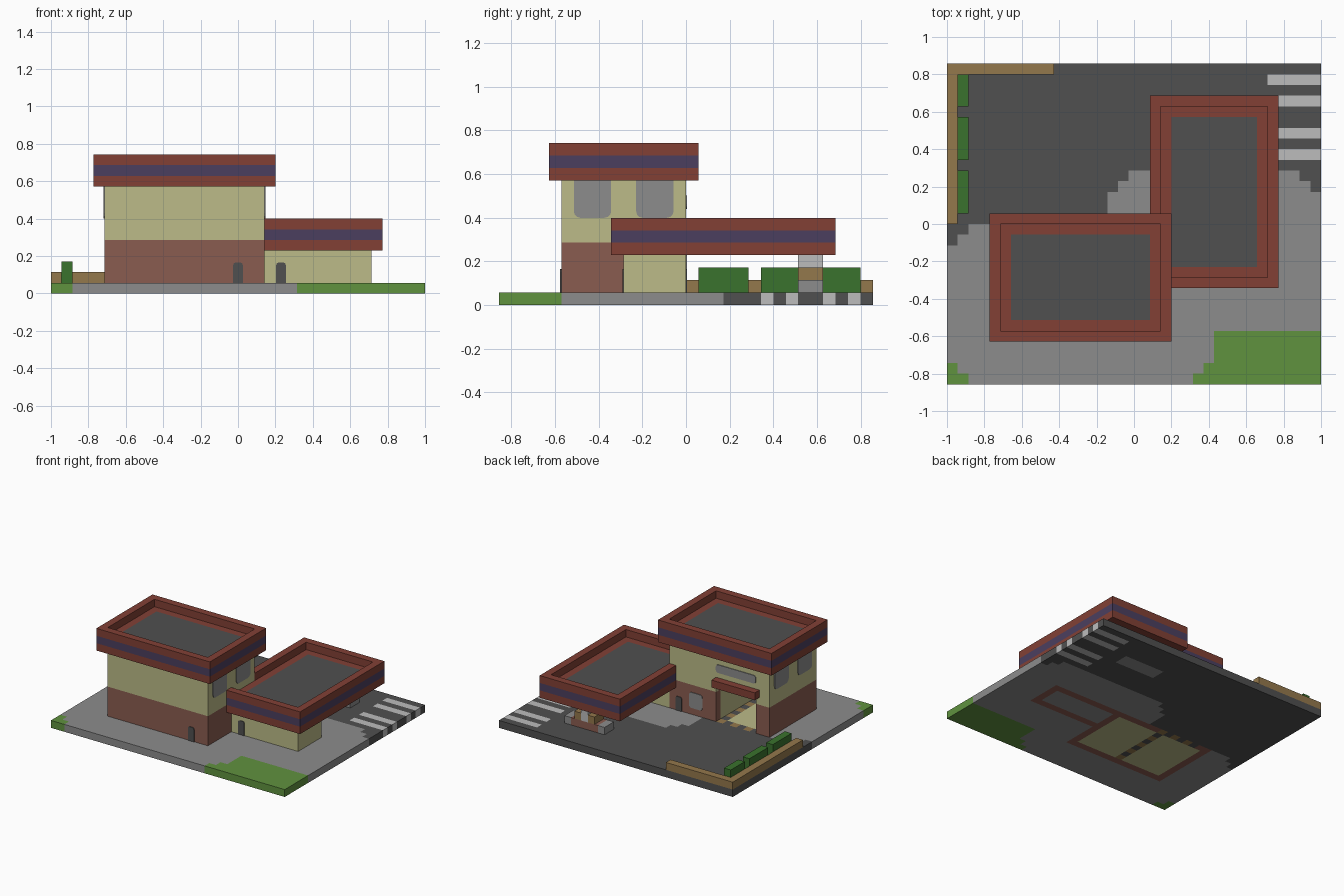
import bpy, bmesh
from mathutils import Vector

cube = bpy.data.objects.get("Cube")
if cube:
    bpy.data.objects.remove(cube)

U = 2 / 35          # one block
Y0 = -15 * U        # front edge of the plot


def srgb(h):
    v = [int(h[k:k + 2], 16) / 255 for k in (0, 2, 4)]
    return [c / 12.92 if c <= 0.04 else ((c + 0.055) / 1.055) ** 2.4 for c in v] + [1]


COLOURS = {"asphalt": "505050", "concrete": "8c8c8c", "red": "824035", "blue": "4b3f5f",
           "cream": "bcbb88", "brown": "8a5c50", "grass": "60923f", "hedge": "3a722d",
           "tan": "94784c", "white": "bcbcbc"}
NAMES = list(COLOURS)
MATS = {}
for name, code in COLOURS.items():
    m = bpy.data.materials.new(name)
    m.use_nodes = True
    m.diffuse_color = srgb(code)
    bsdf = m.node_tree.nodes["Principled BSDF"]
    bsdf.inputs["Base Color"].default_value = srgb(code)
    bsdf.inputs["Roughness"].default_value = 0.9
    MATS[name] = m


def finish(name, bm, mats):
    bmesh.ops.recalc_face_normals(bm, faces=bm.faces)
    me = bpy.data.meshes.new(name)
    bm.to_mesh(me)
    bm.free()
    for m in mats:
        me.materials.append(MATS[m])
    ob = bpy.data.objects.new(name, me)
    bpy.context.collection.objects.link(ob)
    return ob


def box(name, mat, x, y, z, round_axis=None, radius=0.022):
    """Box from three (low, high) ranges, optionally rounded around one axis."""
    bm = bmesh.new()
    bmesh.ops.create_cube(bm, size=1)
    for v in bm.verts:
        v.co = Vector([(r[0] + r[1]) / 2 + c * (r[1] - r[0]) for r, c in zip((x, y, z), v.co)])
    if round_axis is not None:
        edges = [e for e in bm.edges
                 if abs((e.verts[0].co - e.verts[1].co)[round_axis]) > 1e-5]
        bmesh.ops.bevel(bm, geom=edges, offset=radius, segments=3, profile=0.5, affect='EDGES')
    return finish(name, bm, [mat])


def cells(lo, hi, y=False):
    """Range of whole blocks turned into coordinates."""
    base = Y0 if y else -1
    return (base + lo * U, base + hi * U)


# Ground: coloured blocks of the plot
def ground_colour(i, j):
    in_main, in_low = 5 <= i < 20 and 5 <= j < 15, 20 <= i < 30 and 10 <= j < 15
    if in_main:
        if 7 <= i <= 12 and j == 14 or i == 12 and j > 5:
            return "asphalt" if (i + j) % 2 else "tan"
        return "brown" if i in (5, 19) or j in (5, 14) else "cream"
    if in_low:
        return "brown" if i == 29 or j in (10, 14) else "concrete"
    if i >= 25 and j < 5 or i >= 23 + j and j < 2 or i + j < 2:
        return "grass"
    if i >= 30 and j in (21, 23, 26, 28):
        return "white"
    if 22 <= i < 28 and j in (24, 25):
        return "concrete"
    edge = 15
    if i < 2:
        edge = 13 + i
    elif 15 <= i:
        edge = min(20, 18 + i - 15, 18 + 34 - i)
    return "concrete" if j < edge else "asphalt"


bm = bmesh.new()
bmesh.ops.create_grid(bm, x_segments=35, y_segments=30, size=1)
for v in bm.verts:
    v.co.y *= 30 / 35
bmesh.ops.solidify(bm, geom=bm.faces[:], thickness=U)
low = min(v.co.z for v in bm.verts)
for v in bm.verts:
    v.co.z -= low
bm.normal_update()
for f in bm.faces:
    c = f.calc_center_median() - f.normal * 0.01 * (abs(f.normal.z) < 0.5)
    i = min(34, max(0, int((c.x + 1) / U)))
    j = min(29, max(0, int((c.y - Y0) / U)))
    f.material_index = NAMES.index(ground_colour(i, j))
bmesh.ops.dissolve_limit(bm, angle_limit=0.01, verts=bm.verts, edges=bm.edges,
                         delimit={'MATERIAL'})
finish("ground", bm, NAMES)


# Roofs: striped bands with a sunken deck
def roof(name, x, y, z):
    bm = bmesh.new()
    base = bm.faces.new([bm.verts.new(p) for p in
                         ((x[0], y[0], z), (x[1], y[0], z), (x[1], y[1], z), (x[0], y[1], z))])
    top = base
    for band in range(3):
        geo = bmesh.ops.extrude_face_region(bm, geom=[top], use_keep_orig=band == 0)["geom"]
        new = [g for g in geo if isinstance(g, bmesh.types.BMFace)][0]
        if band and top.is_valid:
            bm.faces.remove(top)
        top = new
        bmesh.ops.translate(bm, vec=(0, 0, U), verts=top.verts)
    bm.normal_update()
    for f in bm.faces:
        if abs(f.normal.z) < 0.5 and abs(f.calc_center_median().z - z - 1.5 * U) < 0.01:
            f.material_index = 1
    bmesh.ops.inset_region(bm, faces=[top], thickness=U, use_even_offset=True)
    geo = bmesh.ops.extrude_discrete_faces(bm, faces=[top])["faces"]
    deck = geo[0]
    bmesh.ops.translate(bm, vec=(0, 0, -U), verts=deck.verts)
    # close the inner side of the rim
    bmesh.ops.inset_region(bm, faces=[deck], thickness=U, use_even_offset=True)
    deck.material_index = 2
    finish(name, bm, ["red", "blue", "asphalt"])


roof("main_roof", cells(4, 21), cells(4, 16, True), 10 * U)
roof("canopy_roof", cells(19, 31), cells(9, 27, True), 4 * U)


# Walls
def walls(name, mat, i0, i1, j0, j1, z, back_gap=None):
    ys = cells(j0, j1, True)
    box(name + "_left_wall", mat, cells(i1 - 1, i1), ys, z)
    box(name + "_right_wall", mat, cells(i0, i0 + 1), ys, z)
    inner = (i0 + 1, i1 - 1)
    box(name + "_front_wall", mat, cells(*inner), cells(j0, j0 + 1, True), z)
    parts = [inner] if not back_gap else [(inner[0], back_gap[0]), (back_gap[1], inner[1])]
    for p in parts:
        box(name + "_back_wall", mat, cells(*p), cells(j1 - 1, j1, True), z)


GAP = (7, 13)
walls("main_lower", "brown", 5, 20, 5, 15, (U, 5 * U), GAP)
walls("main_middle", "cream", 5, 20, 5, 15, (5 * U, 6 * U), GAP)
walls("main_upper", "cream", 5, 20, 5, 15, (6 * U, 10 * U))
walls("low_wing", "cream", 20, 30, 10, 15, (U, 4 * U))
box("partition_wall", "cream", cells(13, 14), cells(6, 14, True), (U, 10 * U))
box("garage_awning", "red", cells(6.5, 13), cells(15, 16, True), (6 * U, 7 * U))

# Windows and doors as thin rounded plates
T = 0.005
for side, x in (("left", -1 + 20 * U), ("right", -1 + 5 * U)):
    for j in (6, 11):
        box(side + "_window", "concrete", (x - T, x + T), cells(j, j + 3, True),
            (7 * U, 10.5 * U), 0, 0.03)
YB, YF, YL = 0, Y0 + 5 * U, Y0 + 10 * U
box("back_wide_window", "concrete", cells(7, 13), (YB - T, YB + T), (7.7 * U, 8.8 * U), 1)
box("back_small_window", "concrete", cells(15, 17), (YB - T, YB + T), (1.9 * U, 4 * U), 1)
for name, x, y in (("front_door", 0, YF), ("wing_door", 0.23, YL), ("back_door", 0.06, YB)):
    box(name, "asphalt", (x - 0.026, x + 0.026), (y - T, y + T), (0.5 * U, 2.9 * U), 1, 0.015)

# Boundary walls and hedges
box("side_boundary_wall", "tan", cells(0, 1), cells(15, 30, True), (U, 2 * U))
box("back_boundary_wall", "tan", cells(1, 10), cells(29, 30, True), (U, 2 * U))
for j0, j1 in ((16, 20), (21, 25), (26, 29)):
    box("hedge", "hedge", cells(1, 2), cells(j0, j1, True), (U, 3 * U))

# Service island under the canopy
YI = cells(24, 26, True)
for i in (22, 27):
    box("island_end_block", "concrete", cells(i, i + 1), YI, (U, 2 * U))
box("island_base", "brown", cells(23, 27), YI, (U, 2 * U))
for i in (23.5, 25.5):
    box("island_pump", "tan", cells(i, i + 1), YI, (2 * U, 3 * U))
box("island_column", "white", cells(24.5, 25.5), YI, (2 * U, 4 * U))
